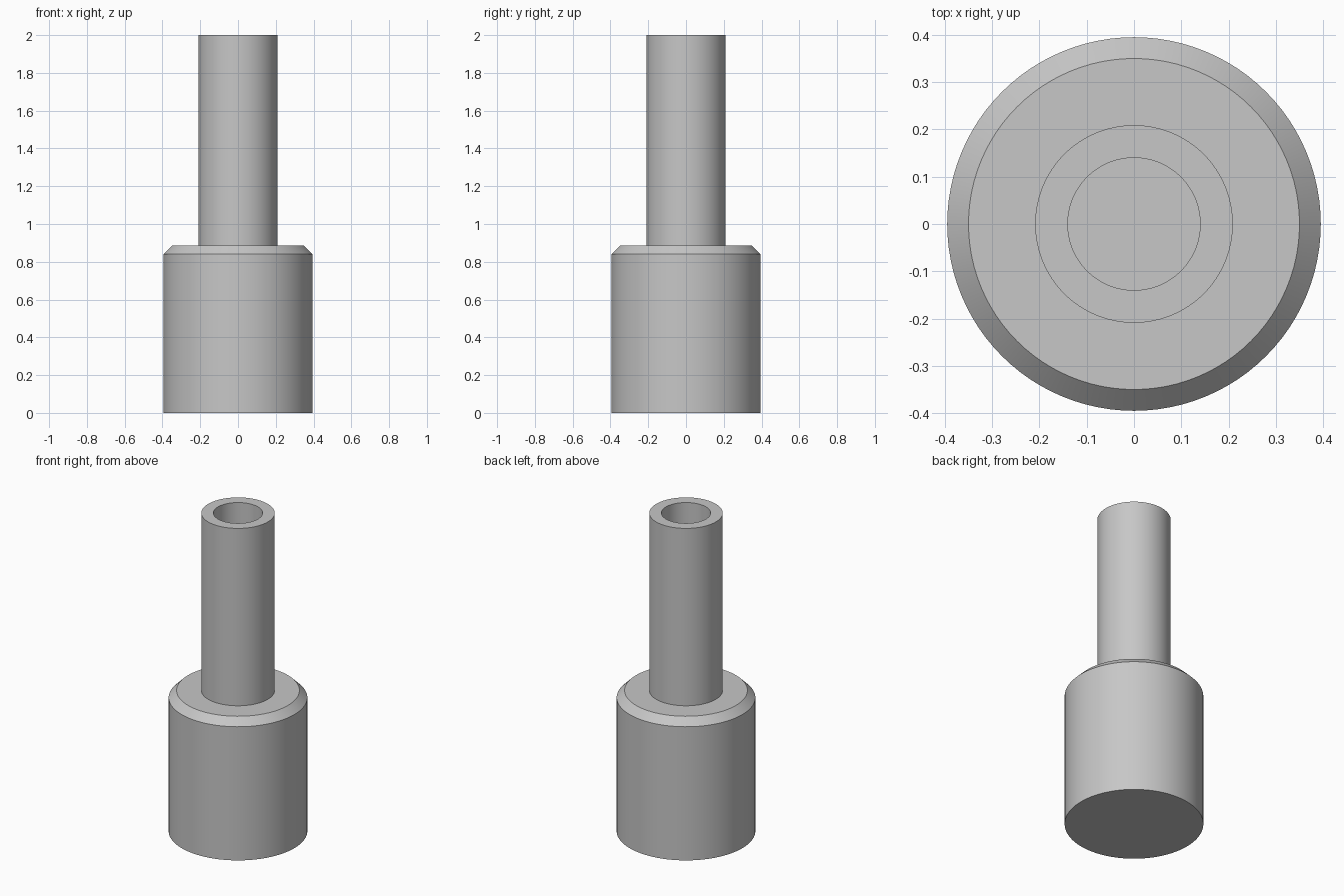
import bpy
import bmesh
from math import cos, sin, pi, radians

SEGMENTS = 96

cube = bpy.data.objects.get("Cube")
if cube:
    bpy.data.objects.remove(cube, do_unlink=True)

# Single plain grey material
GREY = (0.57, 0.57, 0.57, 1.0)
grey = bpy.data.materials.new("light_grey")
grey.use_nodes = True
grey.diffuse_color = GREY
grey.node_tree.nodes["Principled BSDF"].inputs["Base Color"].default_value = GREY


def lathe(name, profile, capped):
    """Turn a (radius, height) profile around z, with optional end discs."""
    bm = bmesh.new()
    angles = [2 * pi * i / SEGMENTS for i in range(SEGMENTS)]
    rings = [[bm.verts.new((r * cos(a), r * sin(a), z)) for a in angles]
             for r, z in profile]
    for low, high in zip(rings, rings[1:]):
        for i in range(SEGMENTS):
            j = (i + 1) % SEGMENTS
            bm.faces.new((low[i], low[j], high[j], high[i]))
    if capped:
        bm.faces.new(rings[0][::-1])
        bm.faces.new(rings[-1])
    mesh = bpy.data.meshes.new(name)
    bm.to_mesh(mesh)
    bm.free()
    mesh.materials.append(grey)
    obj = bpy.data.objects.new(name, mesh)
    bpy.context.collection.objects.link(obj)
    bpy.ops.object.select_all(action="DESELECT")
    obj.select_set(True)
    bpy.context.view_layer.objects.active = obj
    bpy.ops.object.shade_smooth_by_angle(angle=radians(30))
    return obj


BASE_TOP = 0.885

# Wide solid base with a chamfered upper rim
lathe("base", [(0.395, 0), (0.395, 0.84), (0.35, BASE_TOP)], capped=True)

# Hollow tube standing on the base, whose top closes the bore
lathe("tube", [(0.209, BASE_TOP), (0.209, 2), (0.14, 2), (0.14, BASE_TOP)],
      capped=False)
